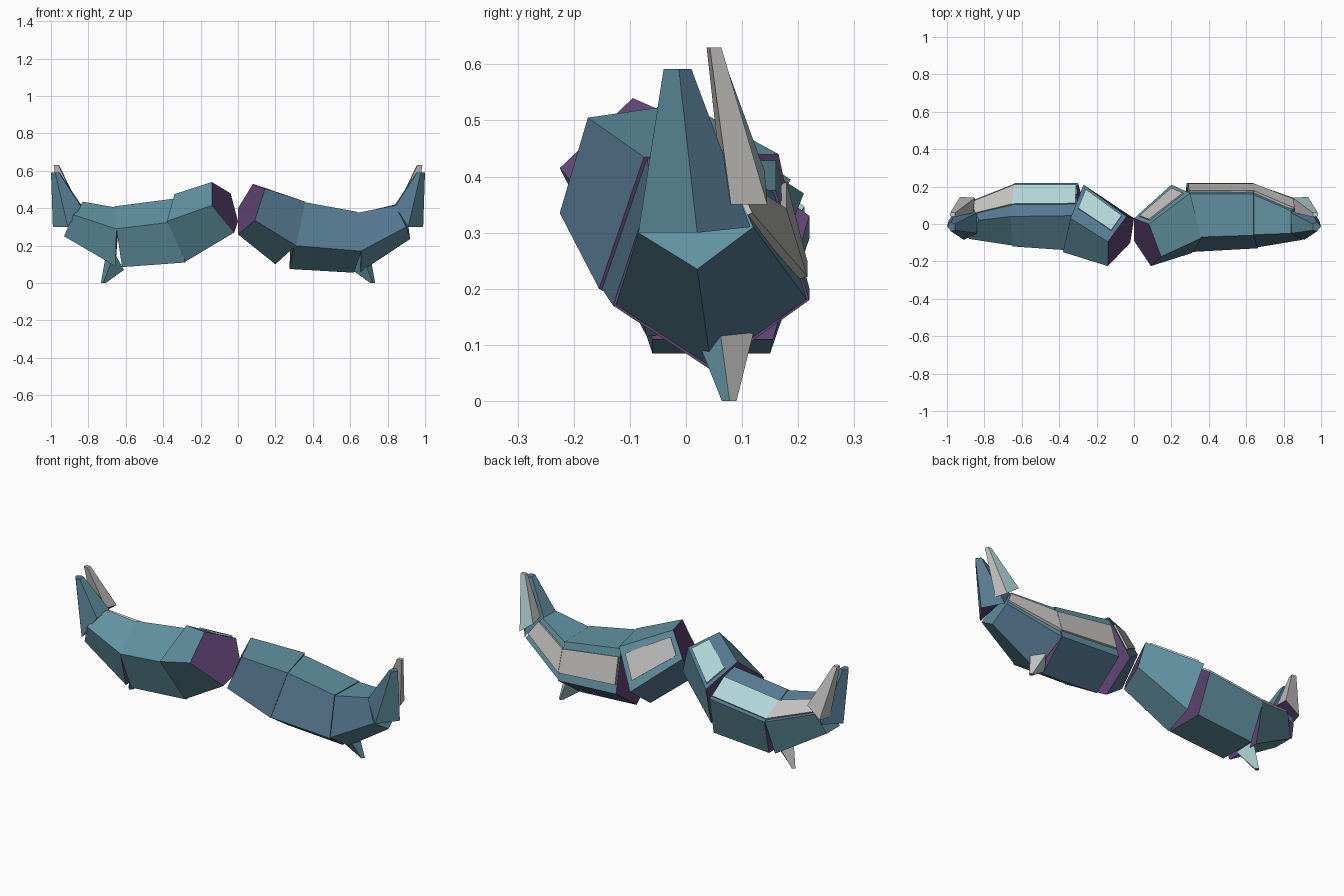
import bpy, bmesh
from mathutils import Vector

cube = bpy.data.objects.get("Cube")
if cube:
    bpy.data.objects.remove(cube, do_unlink=True)


def make_material(name, colour):
    mat = bpy.data.materials.new(name)
    mat.use_nodes = True
    rgba = (*colour, 1)
    mat.diffuse_color = rgba
    mat.node_tree.nodes["Principled BSDF"].inputs["Base Color"].default_value = rgba
    return mat


MATERIALS = [
    make_material("teal", (.12, .29, .36)),
    make_material("slate_blue", (.09, .19, .28)),
    make_material("pale_teal", (.44, .66, .68)),
    make_material("bone_grey", (.55, .54, .52)),
    make_material("purple", (.12, .06, .18)),
]
TEAL, BLUE, PALE, GREY, PURPLE = range(len(MATERIALS))


def centre(points):
    return sum(points, Vector()) / len(points)


def loft(name, rings, side_mats, cap_mats):
    """Join rings of points into a closed solid, one material per side."""
    mesh = bpy.data.meshes.new(name)
    obj = bpy.data.objects.new(name, mesh)
    bpy.context.collection.objects.link(obj)
    for mat in MATERIALS:
        mesh.materials.append(mat)
    bm = bmesh.new()
    loops = [[bm.verts.new(p) for p in ring] for ring in rings]
    count = len(loops[0])
    for a, b in zip(loops, loops[1:]):
        for i in range(count):
            j = (i + 1) % count
            face = bm.faces.new((a[i], a[j], b[j], b[i]))
            face.material_index = side_mats[i]
    for loop, mat in zip((loops[0], loops[-1]), cap_mats):
        bm.faces.new(loop).material_index = mat
    bmesh.ops.recalc_face_normals(bm, faces=bm.faces)
    bm.to_mesh(mesh)
    bm.free()
    return obj


def plate(name, start, end, side, across, along, mat):
    """Raised armour plate lying on one side of a segment."""
    a, b = start[side], start[(side + 1) % 5]
    c, d = end[side], end[(side + 1) % 5]
    quad = []
    for s, t in ((0, 0), (1, 0), (1, 1), (0, 1)):
        inner = a.lerp(b, across[s])
        outer = c.lerp(d, across[s])
        quad.append(inner.lerp(outer, along[t]))
    normal = (quad[2] - quad[0]).cross(quad[3] - quad[1]).normalized()
    if normal.dot(centre(quad) - centre(start + end)) < 0:
        normal.negate()
    low = [p - normal * .006 for p in quad]
    high = [p + normal * .009 for p in quad]
    loft(name, [low, high], [mat] * 4, (mat, mat))


def spike(name, base, tip, radius, side_mats, cap_mats):
    """Taper a base outline to a small blunt tip."""
    mid = centre(base)
    top = []
    for p in base:
        out = Vector((p.x - mid.x, p.y - mid.y, 0)).normalized()
        top.append(tip + out * radius)
    loft(name, [base, top], side_mats, cap_mats)


def ring(*points):
    return [Vector(p) for p in points]


# Left arm: five-sided rings with a ridge underneath
left = dict(
    shoulder=ring((.145, -.175, .505), (.09, -.225, .335), (0, -.09, .26), (0, .03, .4), (.08, 0, .53)),
    elbow=ring((.36, -.075, .435), (.31, -.155, .2), (.2, .03, .1), (.2, .21, .23), (.3, .165, .44)),
    cuff=ring((.34, -.07, .435), (.3, -.15, .2), (.275, .045, .075), (.28, .22, .2), (.29, .16, .43)),
    mid=ring((.64, -.06, .38), (.66, -.13, .17), (.62, .045, .055), (.64, .22, .18), (.64, .16, .375)),
    wrist=ring((.84, -.05, .415), (.9, -.085, .3), (.92, .02, .235), (.91, .12, .31), (.84, .07, .42)),
    sides=[BLUE, TEAL, BLUE, TEAL, TEAL],
    plate_side=3, across=(.2, .82), plate_mats=(GREY, GREY, GREY))

# Right arm: five-sided rings with a ridge on top
right = dict(
    shoulder=ring((-.14, -.095, .54), (-.14, -.225, .415), (-.02, -.1, .27), (0, .03, .33), (-.04, .04, .48)),
    elbow=ring((-.34, .03, .475), (-.38, -.15, .33), (-.28, -.07, .115), (-.24, .12, .14), (-.27, .21, .37)),
    cuff=ring((-.31, .045, .455), (-.36, -.14, .325), (-.28, -.06, .11), (-.28, .155, .11), (-.3, .22, .33)),
    mid=ring((-.66, .04, .41), (-.65, -.12, .29), (-.62, -.06, .085), (-.62, .15, .085), (-.64, .22, .29)),
    wrist=ring((-.83, .02, .435), (-.88, -.08, .365), (-.93, -.03, .25), (-.93, .08, .25), (-.88, .12, .36)),
    sides=[TEAL, TEAL, TEAL, TEAL, BLUE],
    plate_side=4, across=(.08, .65), plate_mats=(PALE, PALE, GREY))

for label, arm, sx in (("left", left, 1), ("right", right, -1)):
    caps = (PURPLE, PURPLE)
    mid = arm["mid"]
    hub = centre(mid)

    # Wrist starts slightly inside the forearm, with a notch underneath
    sleeve = []
    for p in mid:
        q = hub.lerp(p, .97)
        if p.z < .15:
            q.x += sx * .035
        sleeve.append(q)

    # Arm segments
    loft(label + "_upper_arm", [arm["shoulder"], arm["elbow"]], arm["sides"], caps)
    loft(label + "_forearm", [arm["cuff"], mid], arm["sides"], caps)
    loft(label + "_wrist", [sleeve, arm["wrist"]], arm["sides"], (PURPLE, TEAL))

    # Armour plates along the back
    spans = (("upper_arm", "shoulder", "elbow", (.08, .92)),
             ("forearm", "cuff", "mid", (.02, 1)),
             ("wrist", "mid", "wrist", (0, 1)))
    for (part, start, end, along), mat in zip(spans, arm["plate_mats"]):
        plate(label + "_" + part + "_plate", arm[start], arm[end],
              arm["plate_side"], arm["across"], along, mat)

    def mirrored(*points):
        return [Vector((x * sx, y, z)) for x, y, z in points]

    # Large upturned claw
    claw_base = mirrored((.84, -.05, .41), (.91, -.085, .3), (.99, .02, .3),
                         (.92, .115, .31), (.84, .06, .42))
    spike(label + "_claw", claw_base, Vector((.975 * sx, -.015, .592)), .025,
          [BLUE, TEAL, BLUE, BLUE, TEAL], (PURPLE, BLUE))

    # Slim pale blade behind the claw
    blade_base = mirrored((.86, .06, .42), (.95, .08, .35), (.93, .145, .35), (.85, .14, .41))
    spike(label + "_blade", blade_base, Vector((.97 * sx, .05, .63)), .017,
          [GREY, GREY, PALE if sx > 0 else GREY, GREY], (PURPLE, PALE))

    # Downward spur under the forearm
    spur_base = mirrored((.61, .05, .07), (.66, 0, .16), (.71, .06, .13), (.66, .12, .12))
    spike(label + "_spur", spur_base, Vector((.72 * sx, .077, 0)), .013,
          [TEAL, TEAL, GREY, PALE], (PURPLE, BLUE))
